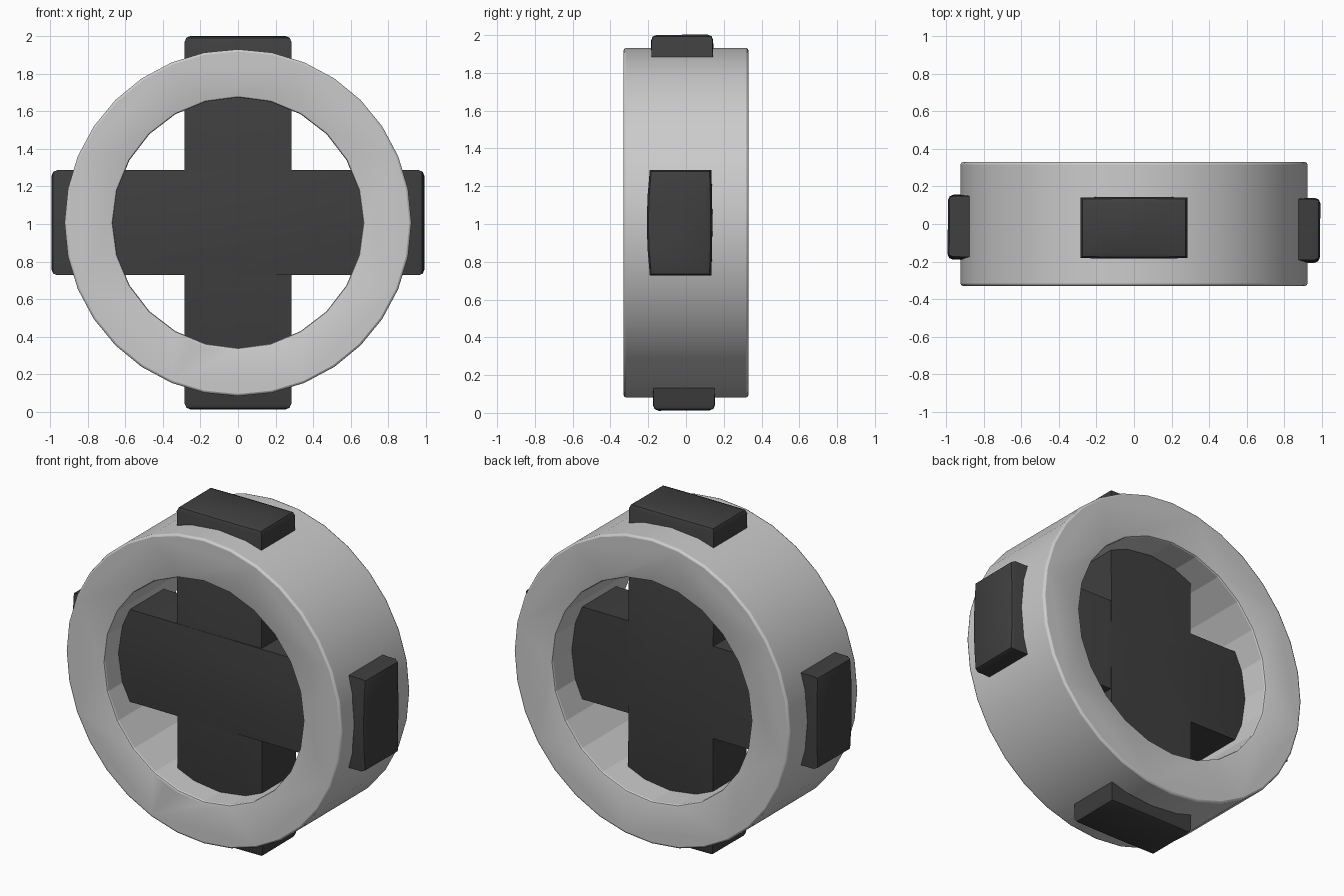
import bpy, bmesh, math
from mathutils import Matrix

if "Cube" in bpy.data.objects:
    bpy.data.objects.remove(bpy.data.objects["Cube"], do_unlink=True)

CENTRE = 1.007


def material(name, grey, rough):
    m = bpy.data.materials.new(name)
    m.use_nodes = True
    colour = (grey, grey, grey, 1)
    m.diffuse_color = colour
    bsdf = m.node_tree.nodes["Principled BSDF"]
    bsdf.inputs["Base Color"].default_value = colour
    bsdf.inputs["Roughness"].default_value = rough
    return m


light_grey = material("light grey", 0.6, 0.5)
charcoal = material("charcoal", 0.05, 0.6)


def add_object(name, bm, mat):
    bmesh.ops.recalc_face_normals(bm, faces=bm.faces)
    mesh = bpy.data.meshes.new(name)
    bm.to_mesh(mesh)
    bm.free()
    mesh.materials.append(mat)
    ob = bpy.data.objects.new(name, mesh)
    bpy.context.collection.objects.link(ob)
    return ob


def smooth(ob):
    bpy.ops.object.select_all(action='DESELECT')
    ob.select_set(True)
    bpy.context.view_layer.objects.active = ob
    bpy.ops.object.shade_smooth_by_angle(angle=math.radians(35))


def cylinder(name, radius, depth, sides, mat):
    bm = bmesh.new()
    bmesh.ops.create_cone(bm, cap_ends=True, segments=sides,
                          radius1=radius, radius2=radius, depth=depth)
    # one corner points straight up
    bm.transform(Matrix.Translation((0, 0, CENTRE)) @ Matrix.Rotation(math.pi / 2, 4, 'X'))
    return add_object(name, bm, mat)


# Ring with a round hole and softened rims
ring = cylinder("ring", 0.925, 0.66, 32, light_grey)
hole = cylinder("hole_cutter", 0.668, 1.0, 24, light_grey)
hole.hide_render = True
hole.hide_viewport = True
cut = ring.modifiers.new("hole", 'BOOLEAN')
cut.operation = 'DIFFERENCE'
cut.solver = 'EXACT'
cut.object = hole
rim = ring.modifiers.new("rim", 'BEVEL')
rim.width = 0.012
rim.segments = 2
rim.limit_method = 'ANGLE'
rim.angle_limit = math.radians(40)
smooth(ring)


def crossbar(name, half_length, half_width, front, back, crown_front, crown_back, placement):
    """Bar along x with gently crowned front and back and softened ends."""
    steps = [-1, -0.5, 0, 0.5, 1]
    section = [(front - crown_front * (1 - t * t), t * half_width) for t in steps]
    section += [(back + crown_back * (1 - t * t), t * half_width) for t in reversed(steps)]
    bm = bmesh.new()
    end = bm.faces.new([bm.verts.new((-half_length, y, z)) for y, z in section])
    out = bmesh.ops.extrude_face_region(bm, geom=[end], use_keep_orig=True)
    moved = [v for v in out["geom"] if isinstance(v, bmesh.types.BMVert)]
    bmesh.ops.translate(bm, verts=moved, vec=(2 * half_length, 0, 0))
    rims = [e for e in bm.edges if abs(e.verts[0].co.x - e.verts[1].co.x) < 1e-5]
    bmesh.ops.bevel(bm, geom=rims, offset=0.03, segments=2, profile=0.5, affect='EDGES')
    bm.transform(placement)
    smooth(add_object(name, bm, charcoal))


# Two crossed bars, each leaning very slightly
centre = Matrix.Translation((0, 0, CENTRE))
crossbar("horizontal_bar", 0.993, 0.28, -0.183, 0.142, 0.016, 0.006,
         centre @ Matrix.Rotation(-0.009, 4, 'Z'))
crossbar("vertical_bar", 0.995, 0.284, -0.177, 0.146, 0.003, 0.003,
         centre @ Matrix.Rotation(0.005, 4, 'X') @ Matrix.Rotation(-math.pi / 2, 4, 'Y'))
